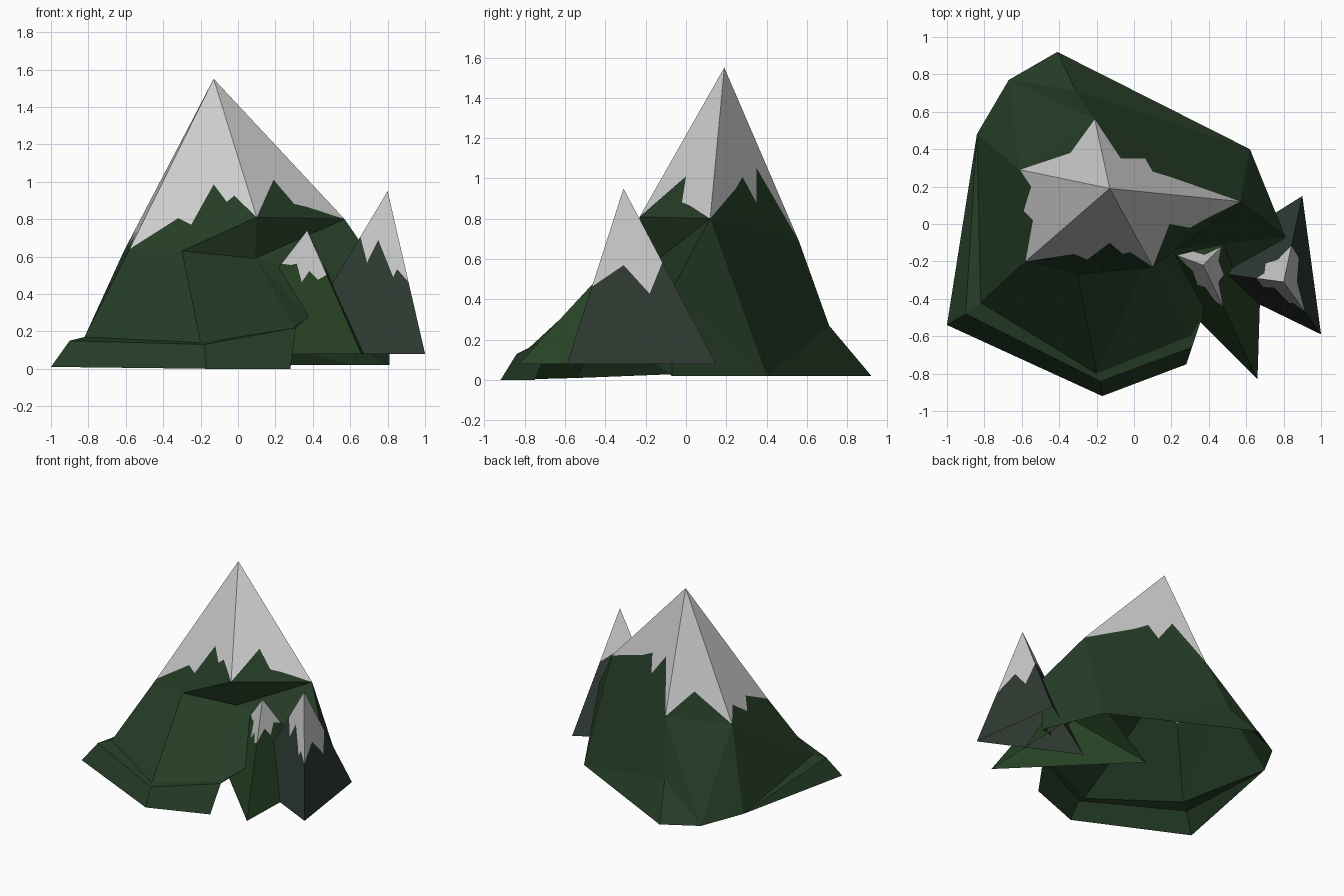
import bpy, bmesh
from mathutils import Vector as V

if "Cube" in bpy.data.objects:
    bpy.data.objects.remove(bpy.data.objects["Cube"])


def material(name, col):
    m = bpy.data.materials.new(name)
    m.diffuse_color = (*col, 1)
    m.use_nodes = True
    m.node_tree.nodes["Principled BSDF"].inputs["Base Color"].default_value = m.diffuse_color
    return m


def build(name, faces, mat=None):
    """Flat-faced mesh from polygons given as point lists; shared corners are welded."""
    bm = bmesh.new()
    for f in faces:
        bm.faces.new([bm.verts.new(p) for p in f])
    bmesh.ops.remove_doubles(bm, verts=bm.verts[:], dist=0.0005)
    bmesh.ops.recalc_face_normals(bm, faces=bm.faces[:])
    me = bpy.data.meshes.new(name)
    bm.to_mesh(me)
    bm.free()
    ob = bpy.data.objects.new(name, me)
    bpy.context.collection.objects.link(ob)
    if mat:
        me.materials.append(mat)


def on_plane(x, y, a, b, c):
    n = (b - a).cross(c - a)
    return V((x, y, a.z - (n.x * (x - a.x) + n.y * (y - a.y)) / n.z))


def small_peak(name, apex, corners, ridge, zigs, mat):
    """Three-sided peak: jagged snow line at (across, down) fractions of each side."""
    apex = V(apex)
    corners = [V((x, y, 0.08)) for x, y in corners]
    snow, rock = [], []
    for i in range(3):
        j = (i + 1) % 3
        a, b = corners[i] - apex, corners[j] - apex
        line = [apex + d * a.lerp(b, u)
                for u, d in [(0, ridge[i])] + zigs[i] + [(1, ridge[j])]]
        snow.append([apex] + line)
        rock.append([corners[i]] + line + [corners[j]])
    build(name + "_snow", snow)
    build(name + "_slopes", rock, mat)


green = material("forest_green", (0.018, 0.046, 0.019))
light = material("grass_green", (0.020, 0.056, 0.018))
slate = material("slate_green", (0.028, 0.043, 0.033))

# Main mountain: summit, snow ridge ends, and jagged snow line between them
top = V((-0.13, 0.19, 1.55))
R = [V(p) for p in ((-.58, -.20, .64), (.10, -.23, .81), (.57, .12, .80),
                    (-.21, .56, .69), (-.61, .29, .63))]
zig = [[(-.32, -.16), (-.25, -.19), (-.13, -.10), (-.06, -.16), (-.02, -.15)],
       [(.19, 0), (.30, -.02), (.37, .02)],
       [(.20, .25), (.10, .28), (.06, .35), (-.07, .35)],
       [(-.34, .38)],
       [(-.55, .20), (-.59, .07), (-.54, .02)]]
M = V((-.30, -.27, .63))     # lip of the front overhang
N = V((.09, -.15, .59))      # inner corner of the overhang
snow, body = [], []
for i in range(5):
    a, b = R[i], R[(i + 1) % 5]
    line = [a] + [on_plane(x, y, top, a, b) for x, y in zig[i]] + [b]
    snow.append([top] + line)
    body.append(line + ([M] if i == 0 else []))

# Lower slopes, foot ledge and base edge
K, Kb = (.81, -.07, .45), (.81, -.07, .02)
E, G, H = (.62, .40, .02), (-.41, .92, .02), (-.31, .71, .27)
I, J = (-.67, .77, .02), (-.84, .48, .05)
F = [(-.82, -.42, .17), (-.20, -.80, .14), (.30, -.60, .22), (.38, -.45, .28)]
S = [(-.90, -.48, .15), (-.18, -.84, .13), (.31, -.66, .22)]
B = [(-1, -.54, .01), (-.17, -.92, 0), (.28, -.75, 0)]
body += [
    [R[1], M, N], [R[1], N, R[2]],                              # overhang
    [R[0], M, F[1], F[0]], [M, N, F[1]], [N, F[2], F[1]], [N, F[3], F[2]],
    [N, R[2], K], [N, K, F[3]], [F[3], K, Kb],                  # right
    [R[2], K, E], [K, Kb, E],
    [R[2], E, H, R[3]], [E, G, H],                              # back
    [R[3], H, I], [H, G, I], [R[3], I, R[4]], [I, J, R[4]],
    [R[4], J, F[0]], [R[4], F[0], R[0]],                        # left
    [J, F[0], S[0]], [J, S[0], B[0]],
    [F[0], F[1], S[1], S[0]], [F[1], F[2], S[2], S[1]],         # foot ledge
    [S[0], S[1], B[1], B[0]], [S[1], S[2], B[2], B[1]],
    [F[2], F[3], S[2]],
]
build("main_snow_cap", snow)
build("main_mountain", body, green)

# Two side peaks
small_peak("middle_peak", (.37, -.22, .74),
           [(-.14, -.03), (.66, -.83), (.69, .10)], [.27, .36, .30],
           [[(.25, .28), (.38, .27), (.55, .42), (.68, .33), (.82, .40)],
            [(.3, .27), (.5, .36), (.75, .26)],
            [(.35, .2), (.6, .3)]], light)
small_peak("right_peak", (.80, -.31, .95),
           [(.28, -.24), (1.0, -.59), (.90, .15)], [.28, .56, .42],
           [[(.375, .44), (.49, .30), (.80, .53), (.87, .48)],
            [(.38, .437), (.67, .60)],
            [(.3, .35), (.55, .40), (.75, .28)]], slate)
